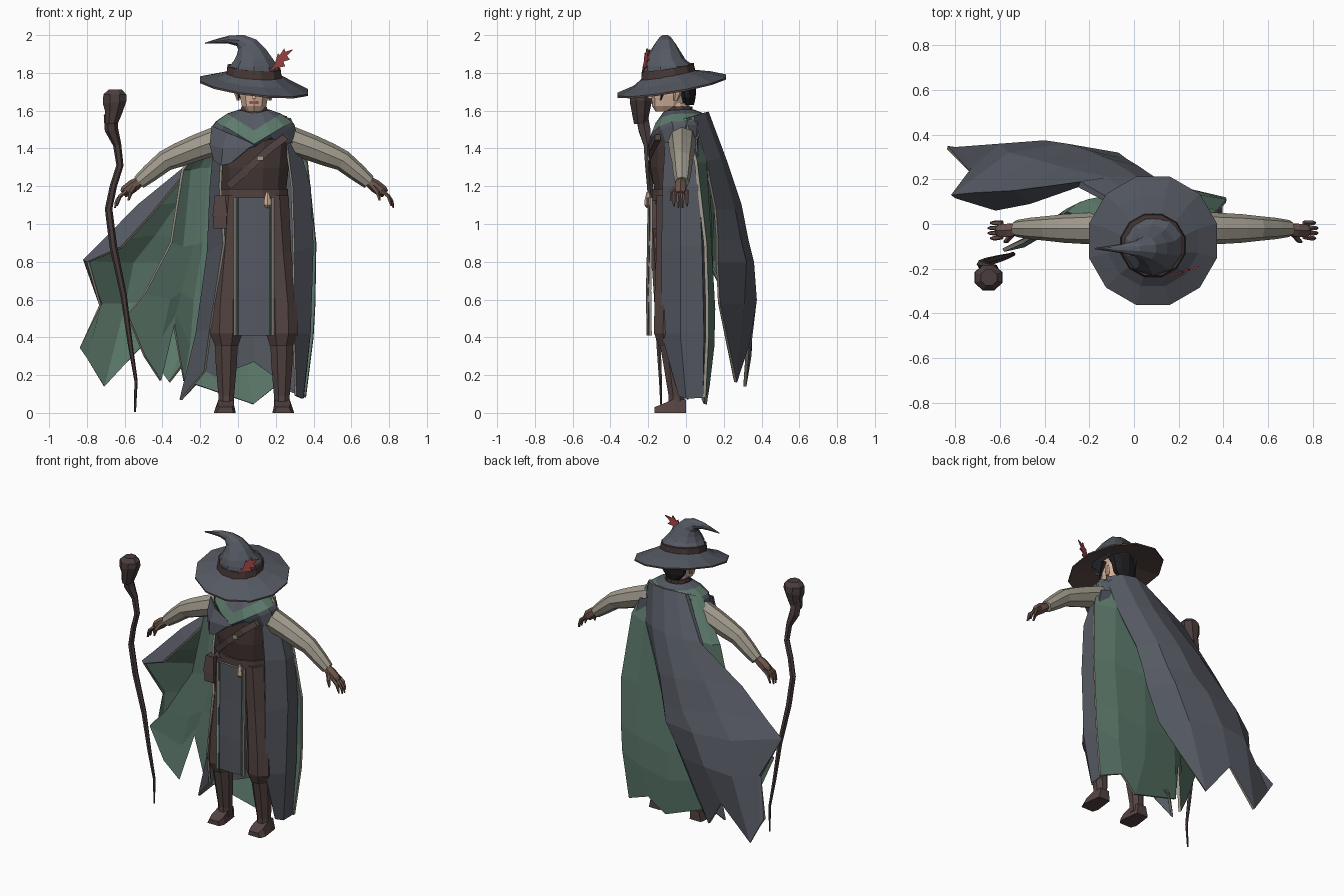
import bpy, bmesh, math
from mathutils import Vector

CX = 0.085  # body centre line


def mat(name, *c):
    m = bpy.data.materials.new(name)
    m.diffuse_color = (*c, 1)
    return m


GREY = mat("grey cloth", .090, .099, .121)
GREEN = mat("green lining", .110, .195, .150)
BROWN = mat("trouser brown", .086, .057, .054)
DARK = mat("dark leather", .062, .040, .037)
CREAM = mat("cream linen", .35, .32, .26)
SKIN = mat("skin", .66, .44, .33)
HAND = mat("tanned hand", .15, .09, .07)
RED = mat("feather red", .36, .06, .06)
HAIR = mat("black hair", .012, .012, .014)
WOOD = mat("staff wood", .070, .047, .047)


def mesh(name, verts, faces, mats, recalc=True):
    me = bpy.data.meshes.new(name)
    me.from_pydata([tuple(v) for v in verts], [], faces)
    for m in mats:
        me.materials.append(m)
    if recalc:
        bm = bmesh.new()
        bm.from_mesh(me)
        bmesh.ops.recalc_face_normals(bm, faces=bm.faces)
        bm.to_mesh(me)
        bm.free()
    ob = bpy.data.objects.new(name, me)
    bpy.context.scene.collection.objects.link(ob)
    return ob


def loft(name, rings, mats, caps=True, band=None):
    """Skin equal-sized rings; band(i) gives the material index of step i."""
    n = len(rings[0])
    verts = [v for r in rings for v in r]
    faces = [(i*n+j, i*n+(j+1) % n, (i+1)*n+(j+1) % n, (i+1)*n+j)
             for i in range(len(rings)-1) for j in range(n)]
    if caps:
        faces += [tuple(range(n)), tuple(range(len(verts)-n, len(verts)))]
    ob = mesh(name, verts, faces, mats)
    if band:
        for p in ob.data.polygons:
            p.material_index = band(p.index // n)
    return ob


def oval(x, y, z, rx, ry, n=10, dip=0.0, tx=0.0, ty=0.0):
    """Horizontal ring; dip lowers the front into a V, tx/ty tilt it."""
    out = []
    for k in range(n):
        a = 2*math.pi*(k+.5)/n
        c, s = math.cos(a), math.sin(a)
        drop = dip*(1-abs(c)) if s < 0 else 0
        out.append(Vector((x+rx*c, y+ry*s, z + tx*c + ty*s - drop)))
    return out


def tube(name, pts, m, n=6):
    """Tube through (x, y, z, radius) points."""
    P = [Vector(p[:3]) for p in pts]
    rings = []
    for i, p in enumerate(P):
        d = (P[min(i+1, len(P)-1)] - P[max(i-1, 0)]).normalized()
        u = d.cross(Vector((0, 1, 0))).normalized()
        v = d.cross(u)
        rings.append([p + pts[i][3]*(math.cos(t)*u + math.sin(t)*v)
                      for t in (2*math.pi*k/n for k in range(n))])
    return loft(name, rings, [m])


def sheet(name, rows, mats, thick=.014):
    """Cloth grid; mats are outside, inside, edge."""
    n = len(rows[0])
    faces = [(i*n+j, (i+1)*n+j, (i+1)*n+j+1, i*n+j+1)
             for i in range(len(rows)-1) for j in range(n-1)]
    ob = mesh(name, [v for r in rows for v in r], faces, mats, False)
    s = ob.modifiers.new("thickness", "SOLIDIFY")
    s.thickness, s.offset = thick, -1
    s.material_offset, s.material_offset_rim = 1, 2
    return ob


def box(name, a, b, m, taper=1.0):
    (x0, y0, z0), (x1, y1, z1) = a, b
    cx, cy = (x0+x1)/2, (y0+y1)/2
    r = [(x0, y0), (x1, y0), (x1, y1), (x0, y1)]
    return loft(name, [[(x, y, z0) for x, y in r],
                       [(cx+(x-cx)*taper, cy+(y-cy)*taper, z1) for x, y in r]], [m])


# hat: brim top and underside, leather band, bent cone
edge = oval(CX, -.075, 1.735, .297, .297, 12, tx=-.035, ty=.05)
mid = oval(CX, -.075, 1.765, .21, .21, 12, tx=-.02, ty=.04)
inner = oval(CX, -.09, 1.795, .143, .138, 12, tx=-.01, ty=.02)
low = [v - Vector((0, 0, .010)) for v in edge]
inlow = [v - Vector((0, 0, .02)) for v in inner]
loft("hat_brim", [inner, mid, edge, low, inlow], [GREY, BROWN], False, lambda i: int(i >= 2))
loft("hat_band", [oval(CX, -.095, z, r, r-.004, 12, tx=-.01, ty=.02)
                  for z, r in ((1.785, .151), (1.83, .145), (1.83, .125))], [DARK], False)
cone = []
for x, z, r, lean in ((CX, 1.79, .143, -4), (.083, 1.835, .137, 0), (.08, 1.87, .108, 4), (.07, 1.91, .083, 12),
                      (.05, 1.95, .058, 28), (.01, 1.972, .036, 60), (-.05, 1.976, .022, 85),
                      (-.10, 1.97, .014, 95), (-.175, 1.957, .003, 95)):
    t = math.radians(lean)
    y = -.092 if z < 1.84 else -.11
    cone.append([Vector((x+r*math.cos(a)*math.cos(t), y+r*math.sin(a), z+r*math.cos(a)*math.sin(t)))
                 for a in (2*math.pi*(k+.5)/10 for k in range(10))])
loft("hat_cone", cone, [GREY])

# feather with notched barbs
fe = [(.16, 1.80), (.20, 1.825), (.25, 1.835), (.24, 1.86), (.275, 1.87), (.26, 1.89), (.292, 1.925),
      (.25, 1.912), (.245, 1.93), (.222, 1.895), (.212, 1.905), (.195, 1.85)]
loft("feather", [[(x, -.235+(x-.16)*.3+d, z) for x, z in fe] for d in (0, .008)], [RED])

# head
loft("head", [oval(CX, -.11, 1.595, .042, .05), oval(CX, -.095, 1.625, .068, .085),
              oval(CX, -.085, 1.68, .08, .1), oval(CX, -.075, 1.785, .08, .1)], [SKIN])
loft("neck", [oval(CX, -.05, 1.56, .06, .06), oval(CX, -.05, 1.64, .06, .07)], [SKIN])
loft("nose", [oval(CX, -.19, 1.665, .014, .018, 4), oval(CX, -.18, 1.71, .006, .01, 4)], [SKIN])
box("lips", (CX-.024, -.187, 1.638), (CX+.024, -.178, 1.648), RED)
loft("hair", [oval(CX, .012, 1.63, .05, .03), oval(CX, .008, 1.67, .083, .043),
              oval(CX, .0, 1.735, .09, .055), oval(CX, -.03, 1.79, .088, .08)], [HAIR])
for s in (-1, 1):
    tube("sideburn", [(CX+s*.079, -.135, 1.655, .003), (CX+s*.082, -.12, 1.70, .008), (CX+s*.08, -.09, 1.77, .018)], HAIR, 5)
    loft("ear", [oval(CX+s*.084, -.055, 1.655, .009, .012, 6), oval(CX+s*.094, -.045, 1.69, .012, .022, 6),
                 oval(CX+s*.092, -.045, 1.715, .008, .014, 6)], [SKIN])
loft("neck_collar", [oval(CX, -.04, 1.54, .09, .09), oval(CX, -.04, 1.595, .078, .075),
                     oval(CX, -.035, 1.622, .07, .07)], [DARK])

# torso, belt, strap and pouches
loft("vest", [oval(CX, -.04, 1.05, .17, .12, 12), oval(CX, -.04, 1.17, .175, .13, 12), oval(CX, -.045, 1.3, .19, .148, 12),
              oval(CX, -.045, 1.44, .205, .145, 12), oval(CX, -.035, 1.53, .16, .11, 12)], [DARK])
loft("belt", [oval(CX, -.04, 1.125, .185, .142, 12), oval(CX, -.04, 1.185, .185, .145, 12)], [BROWN])
strap = [(.25, -.165, 1.46), (.17, -.195, 1.40), (.06, -.196, 1.30), (-.05, -.165, 1.20)]
loft("chest_strap", [[(x-dx, y+dy, z+dx) for dx, dy in ((-.014, 0), (.014, 0), (.014, .03), (-.014, .03))]
                     for x, y, z in strap], [BROWN])
box("strap_buckle", (.10, -.205, 1.335), (.135, -.19, 1.36), CREAM)
box("belt_pouch", (-.13, -.18, .975), (-.06, -.11, 1.04), BROWN, .95)
box("pouch_flap", (-.135, -.185, 1.04), (-.055, -.105, 1.15), BROWN, .7)
loft("belt_charm", [oval(.155, -.2, z, r, r, 6) for z, r in ((1.085, .008), (1.10, .021), (1.135, .018), (1.17, .008))], [SKIN])

# shoulder cowl with green V band
loft("cowl", [oval(CX, -.04, 1.605, .085, .085, 14, .02), oval(CX, -.04, 1.585, .145, .135, 14, .09),
              oval(CX, -.04, 1.545, .205, .16, 14, .122), oval(CX, -.037, 1.525, .22, .15, 14, .118),
              oval(CX, -.03, 1.43, .24, .125, 14, .0)],
     [GREY, GREEN], False, lambda i: int(i == 1))
sheet("cowl_point", [[(-.14, -.10, 1.52), (-.06, -.165, 1.485), (.10, -.195, 1.42)],
                     [(-.15, -.12, 1.42), (-.08, -.192, 1.40), (.06, -.205, 1.405)],
                     [(-.13, -.14, 1.34), (-.09, -.185, 1.31), (-.04, -.2, 1.32)]], [GREY, GREY, GREY], .01)

# arms, hands, legs and boots on both sides
for s, side in ((-1, "left"), (1, "right")):
    X = lambda d: CX+s*d
    tube(side+"_sleeve", [(X(d), -.02, z, r) for d, z, r in (
        (.10, 1.465, .07), (.20, 1.44, .075), (.30, 1.405, .07), (.40, 1.365, .064), (.47, 1.335, .056),
        (.55, 1.27, .048), (.61, 1.22, .038))], CREAM, 8)
    tube(side+"_hand", [(X(.60), -.025, 1.23, .026), (X(.64), -.028, 1.202, .034),
                        (X(.68), -.03, 1.172, .032), (X(.695), -.03, 1.16, .022)], HAND)
    for k in range(4):
        y = -.064+.023*k
        w = .01 if k in (0, 3) else 0
        tube(side+"_finger", [(X(.675), y*.9, 1.175, .011), (X(.71), y, 1.148, .011),
                              (X(.73-w), y, 1.12, .009), (X(.737-w), y, 1.085+w, .005)], HAND, 5)
    tube(side+"_thumb", [(X(.63), -.045, 1.20, .014), (X(.655), -.075, 1.165, .012), (X(.665), -.08, 1.125, .006)], HAND, 5)
    loft(side+"_trouser", [oval(X(d), y, z, rx, ry, 8) for d, y, z, rx, ry in (
        (.10, -.065, 1.15, .09, .10), (.125, -.075, .85, .078, .09), (.145, -.08, .58, .088, .095),
        (.148, -.09, .42, .092, .085), (.145, -.085, .355, .066, .066))], [BROWN])
    loft(side+"_boot", [oval(X(.147), y, z, rx, ry, 8) for y, z, rx, ry in (
        (-.08, .37, .066, .064), (-.065, .25, .06, .058), (-.05, .09, .045, .046), (-.05, .03, .044, .048))], [BROWN])
    foot = [(-.168, .045, .03), (-.13, .058, .045), (-.06, .05, .075), (.0, .042, .07)]
    loft(side+"_foot", [[(X(.155-w), y, 0), (X(.155+w), y, 0), (X(.15+w*.75), y, h), (X(.15-w*.75), y, h)]
                        for y, w, h in foot], [BROWN])

# tabard with trim strips
prof = [(1.14, -.19), (.9, -.192), (.65, -.198), (.41, -.195)]
strip = lambda x0, x1, dy: [[(x0, y+dy, z), ((x0+x1)/2, y+dy-.005, z), (x1, y+dy, z)] for z, y in prof]
sheet("tabard", strip(-.015, .185, 0), [GREY, GREY, CREAM])
for x in (-.024, .178):
    sheet("tabard_trim", strip(x, x+.016, -.009), [CREAM]*3, .008)
for x in (-.008, .167):
    sheet("tabard_line", strip(x, x+.011, -.009), [GREEN]*3, .007)

# long grey coat, open at the front, wrapped round the back
sheet("coat", [
    [(.26, -.11, 1.44), (.32, -.02, 1.42), (.31, .06, 1.45), (.085, .085, 1.5), (-.12, .06, 1.45), (-.13, -.02, 1.42), (-.09, -.11, 1.42)],
    [(.29, -.125, 1.2), (.385, -.03, 1.2), (.38, .07, 1.2), (.085, .1, 1.2), (-.14, .06, 1.2), (-.15, -.03, 1.2), (-.10, -.14, 1.2)],
    [(.30, -.13, .85), (.40, -.03, .88), (.395, .085, .88), (.085, .11, .88), (-.15, .07, .85), (-.165, -.02, .85), (-.08, -.165, .9)],
    [(.30, -.13, .42), (.385, -.03, .42), (.375, .095, .42), (.085, .11, .5), (-.19, .08, .42), (-.225, 0, .42), (-.15, -.13, .45)],
    [(.31, -.04, .09), (.345, .0, .075), (.35, .09, .08), (.085, .11, .27), (-.22, .08, .16), (-.31, .01, .07), (-.18, -.06, .22)]],
    [GREY, GREY, CREAM])

# green under cloak with torn hem
sheet("under_cloak", [
    [(.28, .0, 1.56), (.2, .06, 1.575), (.085, .095, 1.58), (-.02, .07, 1.575), (-.06, .05, 1.57), (-.09, .03, 1.56), (-.12, -.01, 1.54)],
    [(.37, .06, 1.33), (.24, .11, 1.32), (.03, .125, 1.3), (-.16, .12, 1.3), (-.21, .11, 1.3), (-.26, .09, 1.29), (-.30, .055, 1.29)],
    [(.415, .11, .9), (.27, .135, .9), (.03, .14, .9), (-.19, .11, .9), (-.24, .09, .89), (-.30, .07, .88), (-.36, .015, .9)],
    [(.41, .12, .58), (.26, .155, .55), (.03, .15, .5), (-.24, .10, .6), (-.31, .06, .64), (-.37, .0, .6), (-.5, -.07, .63)],
    [(.40, .12, .4), (.25, .15, .35), (.03, .14, .3), (-.26, .09, .36), (-.34, .03, .52), (-.41, -.02, .40), (-.59, -.11, .52)],
    [(.36, .105, .08), (.2, .125, .14), (.08, .11, .045), (-.29, .06, .17), (-.345, .02, .47), (-.415, -.04, .17), (-.50, -.09, .30)]],
    [GREEN, GREEN, CREAM], .017)

# windblown outer cape, grey outside and green inside
sheet("cape", [
    [(.26, .04, 1.57), (.18, .10, 1.59), (.085, .12, 1.595), (.0, .10, 1.59), (-.05, .08, 1.58), (-.07, .07, 1.575)],
    [(.23, .11, 1.33), (.13, .185, 1.35), (.01, .215, 1.34), (-.12, .21, 1.34), (-.24, .19, 1.34), (-.25, .165, 1.31)],
    [(.12, .16, 1.08), (.02, .26, 1.08), (-.12, .295, 1.1), (-.32, .255, 1.12), (-.535, .15, 1.10), (-.465, .09, 1.05)],
    [(.07, .17, .92), (-.03, .29, .92), (-.2, .33, .92), (-.44, .29, .95), (-.72, .14, .91), (-.62, .06, .88)],
    [(.035, .17, .80), (-.07, .32, .8), (-.3, .36, .8), (-.56, .32, .8), (-.82, .13, .81), (-.80, .115, .80)],
    [(-.05, .18, .58), (-.19, .31, .58), (-.4, .375, .6), (-.6, .36, .58), (-.73, .25, .58), (-.735, .235, .57)],
    [(-.25, .24, .30), (-.36, .27, .16), (-.5, .335, .36), (-.71, .32, .14), (-.80, .345, .29), (-.835, .35, .35)]],
    [GREY, GREEN, CREAM], .017)

# crooked staff
tube("staff", [(-.545, -.13, .005, .005), (-.54, -.135, .17, .009), (-.57, -.145, .36, .013), (-.605, -.155, .62, .017),
               (-.66, -.17, .88, .02), (-.685, -.18, 1.08, .02), (-.66, -.19, 1.2, .019), (-.625, -.2, 1.31, .019),
               (-.64, -.205, 1.42, .022), (-.67, -.22, 1.50, .036), (-.675, -.235, 1.58, .036)], WOOD)
loft("staff_head", [oval(x, -.24, z, rx, ry, 8, tx=t) for x, z, rx, ry, t in (
    (-.67, 1.53, .036, .038, 0), (-.66, 1.59, .048, .05, -.01), (-.652, 1.645, .068, .062, .01),
    (-.652, 1.685, .066, .06, 0), (-.65, 1.712, .038, .038, 0))], [WOOD])
